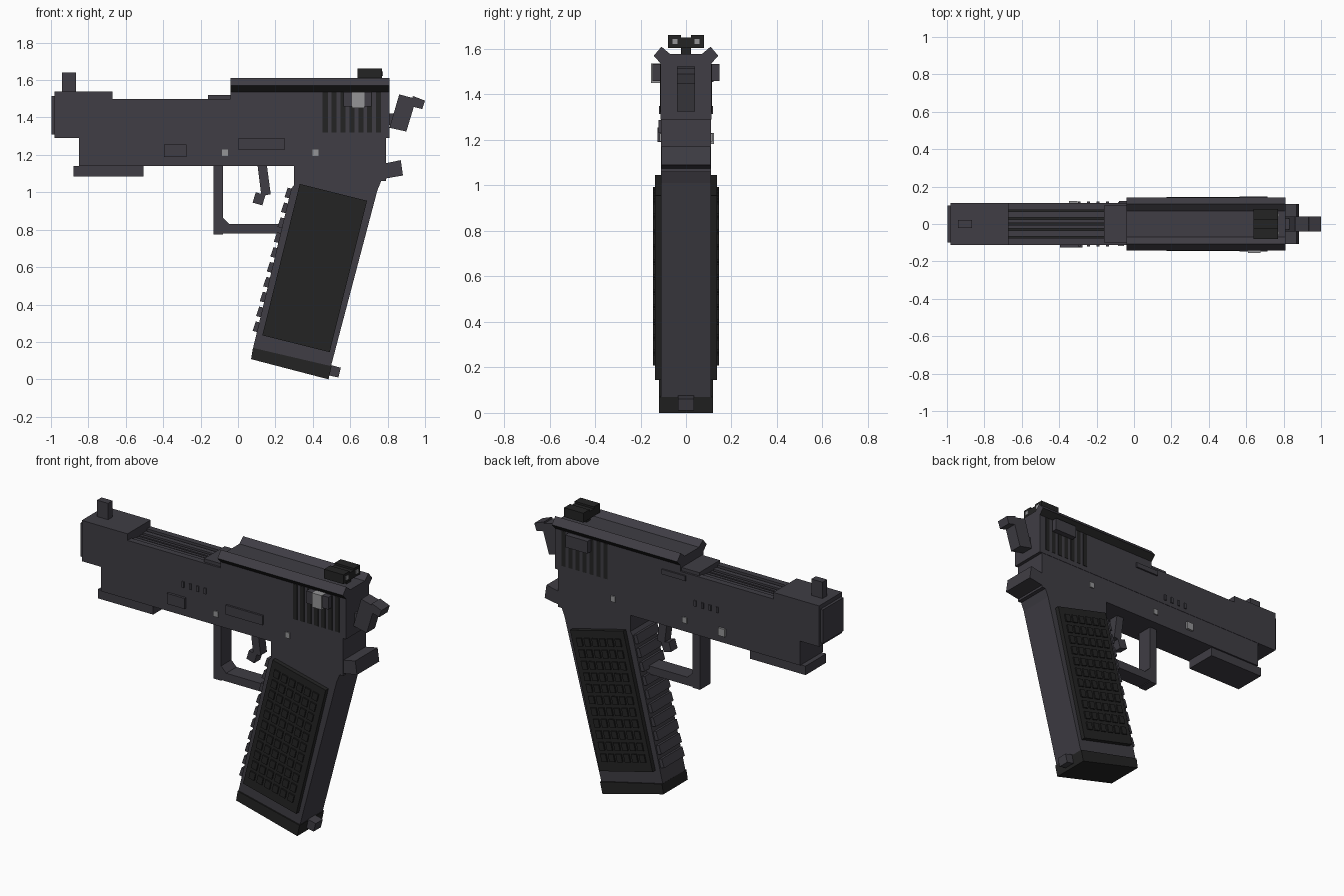
import bpy, bmesh
from mathutils import Vector

if "Cube" in bpy.data.objects:
    bpy.data.objects.remove(bpy.data.objects["Cube"])


def material(name, r, g, b):
    m = bpy.data.materials.new(name)
    m.diffuse_color = (r, g, b, 1)
    m.use_nodes = True
    m.node_tree.nodes["Principled BSDF"].inputs["Base Color"].default_value = m.diffuse_color
    return m


GUN = material("charcoal", 0.050, 0.047, 0.058)
DARK = material("soft black", 0.017, 0.017, 0.017)
STEEL = material("light steel", 0.30, 0.30, 0.31)


def finish(name, bm, mat):
    bmesh.ops.recalc_face_normals(bm, faces=bm.faces)
    me = bpy.data.meshes.new(name)
    bm.to_mesh(me)
    bm.free()
    me.materials.append(mat)
    ob = bpy.data.objects.new(name, me)
    bpy.context.collection.objects.link(ob)
    return ob


def add_prism(bm, pts, y0, y1):
    """Extrude an x-z outline from y0 to y1."""
    a = [bm.verts.new((x, y0, z)) for x, z in pts]
    b = [bm.verts.new((x, y1, z)) for x, z in pts]
    bm.faces.new(a)
    bm.faces.new(b[::-1])
    for i in range(len(a)):
        j = (i + 1) % len(a)
        bm.faces.new((a[i], b[i], b[j], a[j]))


def prisms(name, outlines, y0, y1, mat, both=False):
    bm = bmesh.new()
    for pts in outlines:
        add_prism(bm, pts, y0, y1)
        if both:
            add_prism(bm, pts, -y1, -y0)
    return finish(name, bm, mat)


def rect(x0, x1, z0, z1):
    return [(x0, z0), (x1, z0), (x1, z1), (x0, z1)]


def box(name, x0, x1, z0, z1, y0, y1, mat, both=False):
    return prisms(name, [rect(x0, x1, z0, z1)], y0, y1, mat, both)


# Slide: nose, open middle channel, step and rear
W = 0.112
box("muzzle_plate", -0.997, -0.98, 1.31, 1.515, -0.10, 0.10, GUN)
box("slide_nose", -0.98, -0.67, 1.29, 1.54, -W, W, GUN)
box("slide_middle", -0.67, -0.04, 1.29, 1.455, -W, W, GUN)
box("channel_wall", -0.67, -0.04, 1.455, 1.50, 0.075, W, GUN, True)
box("channel_bed", -0.67, -0.16, 1.455, 1.458, -0.075, 0.075, DARK)
prisms("barrel_ribs", [rect(-0.67, -0.16, 1.455, 1.485)], 0.006, 0.024, GUN, True)
prisms("outer_barrel_ribs", [rect(-0.67, -0.16, 1.455, 1.49)], 0.036, 0.066, GUN, True)
box("slide_step", -0.16, -0.04, 1.455, 1.52, -0.10, 0.10, GUN)
box("slide_rear", -0.04, 0.81, 1.29, 1.54, -W, W, GUN)

# Flared top cover, one cross-section swept along x
half = [(0.11, 1.535), (0.142, 1.57), (0.108, 1.61), (0.07, 1.578)]
section = half + [(-y, z) for y, z in reversed(half)]
bm = bmesh.new()
ends = [[bm.verts.new((x, y, z)) for y, z in section] for x in (-0.04, 0.81)]
bm.faces.new(ends[0])
bm.faces.new(ends[1][::-1])
for i in range(8):
    j = (i + 1) % 8
    bm.faces.new((ends[0][i], ends[1][i], ends[1][j], ends[0][j]))
cover = finish("top_cover", bm, GUN)
cover.data.materials.append(DARK)
for f in cover.data.polygons:      # undersides of the flares are black
    if f.normal.z < -0.3 and abs(f.normal.y) > 0.3:
        f.material_index = 1

# Sights
box("front_sight", -0.94, -0.865, 1.54, 1.64, -0.022, 0.022, GUN)
box("rear_sight_stem", 0.66, 0.75, 1.57, 1.61, -0.02, 0.02, DARK)
box("rear_sight", 0.64, 0.77, 1.605, 1.65, -0.08, 0.08, DARK)
box("rear_sight_ears", 0.64, 0.77, 1.65, 1.662, 0.022, 0.08, DARK, True)
box("sight_dots", 0.77, 0.774, 1.622, 1.645, 0.037, 0.06, STEEL, True)

# Rear grip slots and side levers
slots = [rect(0.453 + 0.0475 * i, 0.48 + 0.0475 * i, 1.32, 1.535) for i in range(7)]
prisms("slide_slots", slots, W, W + 0.002, DARK, True)
box("side_lever", 0.565, 0.715, 1.46, 1.535, W, 0.147, GUN, True)
box("lever_button", 0.61, 0.675, 1.45, 1.537, -0.154, -0.11, STEEL)

# Frame and accessory rail
box("frame", -0.85, 0.79, 1.14, 1.29, -0.11, 0.11, GUN)
box("under_rail", -0.88, -0.505, 1.085, 1.14, -0.10, 0.10, GUN)
box("catch_plate", -0.395, -0.275, 1.19, 1.255, -0.125, -0.11, GUN)
box("slide_stop", 0.0, 0.25, 1.23, 1.287, -0.122, -0.11, GUN)
box("extractor", -0.08, 0.08, 1.455, 1.485, 0.11, 0.122, GUN)
pins = [rect(x - 0.016, x + 0.016, 1.193, 1.228) for x in (-0.07, 0.415)]
prisms("frame_pins", pins, 0.11, 0.117, STEEL, True)
box("catch_button", -0.348, -0.302, 1.183, 1.23, 0.11, 0.123, STEEL)
ribs = [rect(-0.30 + 0.05 * i, -0.285 + 0.05 * i, 1.315, 1.35) for i in range(4)]
prisms("side_ribs", ribs, W, W + 0.007, GUN, True)

# Hammer and rear tang
prisms("hammer", [
    [(0.81, 1.345), (0.90, 1.325), (0.953, 1.50), (0.862, 1.523)],
    [(0.935, 1.515), (1.0, 1.49), (0.985, 1.445), (0.925, 1.46)]], -0.04, 0.04, GUN)
box("hammer_pivot", 0.80, 0.86, 1.36, 1.42, -0.03, 0.03, GUN)
prisms("tang", [[(0.74, 1.145), (0.87, 1.172), (0.882, 1.09), (0.755, 1.068)]],
       -0.108, 0.108, GUN)

# Grip, magazine base and tab
prisms("grip", [[(0.30, 1.14), (0.79, 1.14), (0.79, 1.12), (0.745, 1.01),
                 (0.497, 0.07), (0.08, 0.165), (0.285, 1.02), (0.30, 1.04)]],
       -0.11, 0.11, GUN)
box("grip_shoulder", 0.72, 0.79, 1.06, 1.14, -0.11, 0.11, GUN)
prisms("magazine_base", [[(0.08, 0.168), (0.50, 0.07), (0.484, 0.0), (0.07, 0.108)]],
       -0.118, 0.118, DARK)
prisms("magazine_tab", [[(0.49, 0.078), (0.55, 0.062), (0.537, 0.01), (0.48, 0.022)]],
       -0.035, 0.035, GUN)

# Ridges down the front strap
top, bottom = Vector((0.285, 1.02)), Vector((0.095, 0.225))
step = (bottom - top) / 10
out = Vector((-0.024, 0.006))
ridges = []
for i in range(10):
    p = top + step * i
    q = p + step * 0.65
    ridges.append([p - out, p + out * 0.8, q + out, q - out])
prisms("front_strap_ridges", ridges, -0.10, 0.10, GUN)

# Grip panels with a waffle of raised studs
corner = Vector((0.33, 1.045))
across, down = Vector((0.36, -0.09)), Vector((-0.20, -0.81))


def panel_point(u, v):
    return corner + across * u + down * v


def panel_rect(u0, u1, v0, v1):
    return [panel_point(u, v) for u, v in ((u0, v0), (u1, v0), (u1, v1), (u0, v1))]


prisms("grip_panels", [panel_rect(0, 1, 0, 1)], 0.11, 0.137, DARK, True)
studs = []
for i in range(6):
    for j in range(11):
        u, v = 0.08 + i * 0.145, 0.055 + j * 0.082
        studs.append(panel_rect(u, u + 0.10, v, v + 0.056))
prisms("grip_studs", studs, 0.137, 0.145, DARK, True)

# Trigger guard and trigger
prisms("trigger_guard", [
    rect(-0.13, -0.08, 0.775, 1.14),
    rect(-0.08, 0.25, 0.78, 0.83),
    [(-0.08, 0.83), (-0.045, 0.83), (-0.08, 0.865)]], -0.05, 0.05, GUN)
prisms("trigger", [
    [(0.105, 1.14), (0.155, 1.14), (0.175, 0.99), (0.125, 0.98)],
    [(0.095, 1.0), (0.147, 0.985), (0.13, 0.93), (0.078, 0.945)]], -0.03, 0.03, GUN)
